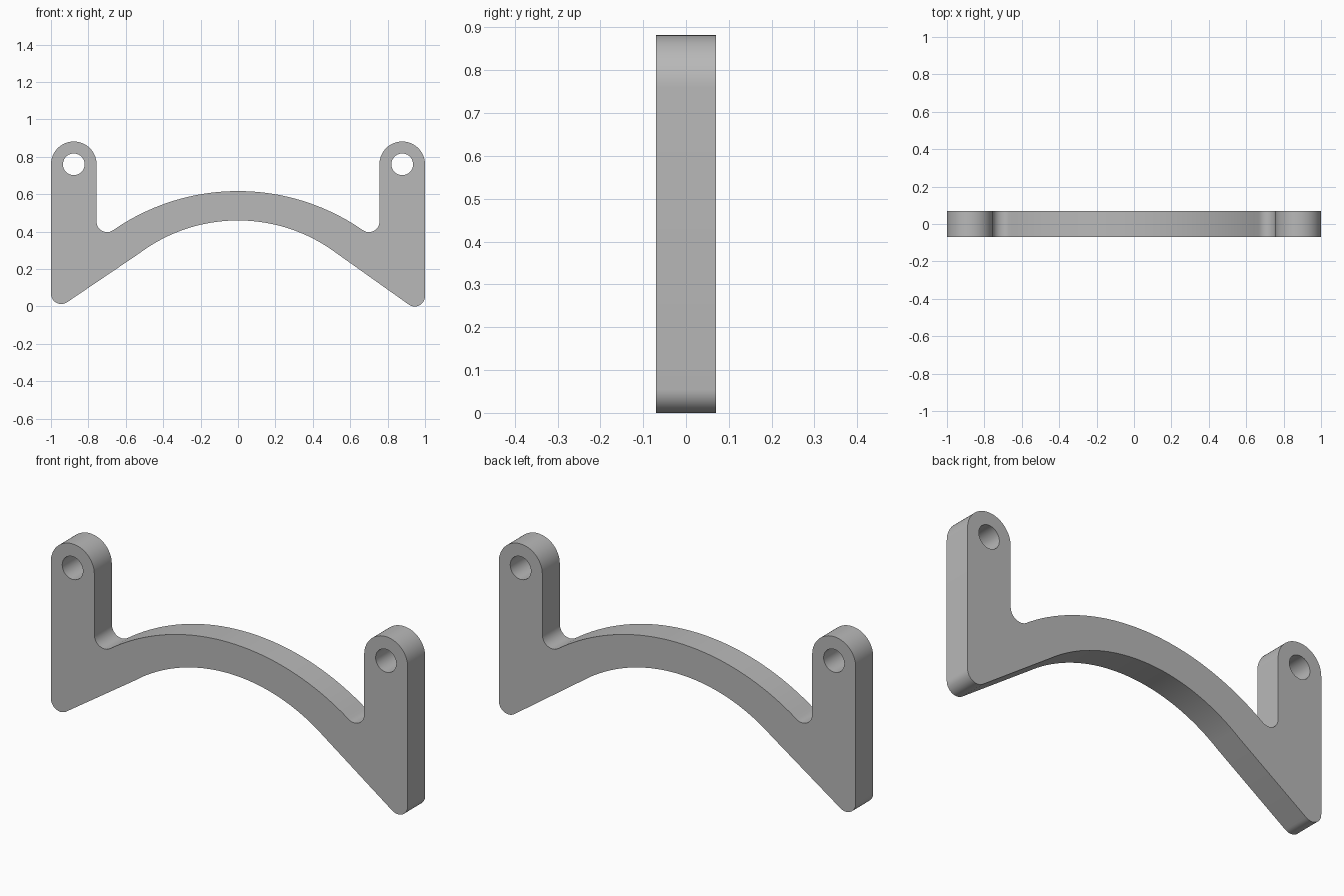
import bpy, bmesh
from math import sin, cos, pi, radians, sqrt, atan2, asin

cube = bpy.data.objects.get("Cube")
if cube:
    bpy.data.objects.remove(cube, do_unlink=True)

HALF_DEPTH = 0.07
POST_X, POST_Z, POST_R, HOLE_R = 0.878, 0.76, 0.122, 0.058
ARCH_TOP, ARCH_R = 0.617, 1.17
UNDER_TOP, UNDER_R, UNDER_X = 0.46, 0.88, 0.53
FILLET_X, FILLET_R = 0.70, 0.056
FOOT_X, FOOT_R = 0.945, 0.055


def arc(cx, cz, r, start, end, steps):
    angles = [start + (end - start) * i / steps for i in range(steps + 1)]
    return [(cx + r * cos(a), cz + r * sin(a)) for a in angles]


def half_outline(foot_z):
    """Half of the bracket from the arch crown, over the post, to the underside."""
    arch_z = ARCH_TOP - ARCH_R
    rise = sqrt((ARCH_R + FILLET_R) ** 2 - FILLET_X ** 2)
    touch = atan2(rise, FILLET_X)
    # Top of the arch and the fillet into the post
    pts = arc(0, arch_z, ARCH_R, pi / 2, touch, 20)
    pts += arc(FILLET_X, arch_z + rise, FILLET_R, touch - pi, 0, 12)[1:]
    # Rounded post
    pts += arc(POST_X, POST_Z, POST_R, pi, 0, 28)
    # Rounded foot, tangent to the sloping underside
    pts += arc(FOOT_X, foot_z + FOOT_R, FOOT_R, 0, radians(-125), 14)
    # Underside of the arch
    end = pi / 2 - asin(UNDER_X / UNDER_R)
    pts += arc(0, UNDER_TOP - UNDER_R, UNDER_R, end, pi / 2, 20)
    return pts


def add_loop(bm, pts):
    verts = [bm.verts.new((x, -HALF_DEPTH, z)) for x, z in pts]
    return [bm.edges.new((v, verts[i - 1])) for i, v in enumerate(verts)]


# Complete outline: the right-hand foot sits slightly higher
left = half_outline(0.0)
right = [(-x, z) for x, z in reversed(half_outline(0.013))]
bm = bmesh.new()
edges = add_loop(bm, left + right[1:-1])

# Bolt holes in both posts
for side in (-1, 1):
    edges += add_loop(bm, arc(side * POST_X, POST_Z, HOLE_R, 0, 2 * pi, 40)[:-1])

# Fill the profile and extrude it through the depth
bmesh.ops.triangle_fill(bm, edges=edges, use_beauty=True, use_dissolve=False)
extruded = bmesh.ops.extrude_face_region(bm, geom=bm.faces[:], use_keep_orig=True)
moved = [g for g in extruded["geom"] if isinstance(g, bmesh.types.BMVert)]
bmesh.ops.translate(bm, verts=moved, vec=(0, 2 * HALF_DEPTH, 0))
bmesh.ops.recalc_face_normals(bm, faces=bm.faces[:])

mesh = bpy.data.meshes.new("arched_bracket")
bm.to_mesh(mesh)
bm.free()
bracket = bpy.data.objects.new("arched_bracket", mesh)
bpy.context.collection.objects.link(bracket)

# Plain grey finish
grey = bpy.data.materials.new("light_grey")
grey.use_nodes = True
colour = (0.48, 0.48, 0.48, 1)
grey.diffuse_color = colour
grey.node_tree.nodes["Principled BSDF"].inputs["Base Color"].default_value = colour
mesh.materials.append(grey)

bpy.ops.object.select_all(action="DESELECT")
bracket.select_set(True)
bpy.context.view_layer.objects.active = bracket
bpy.ops.object.shade_smooth_by_angle(angle=radians(30))
